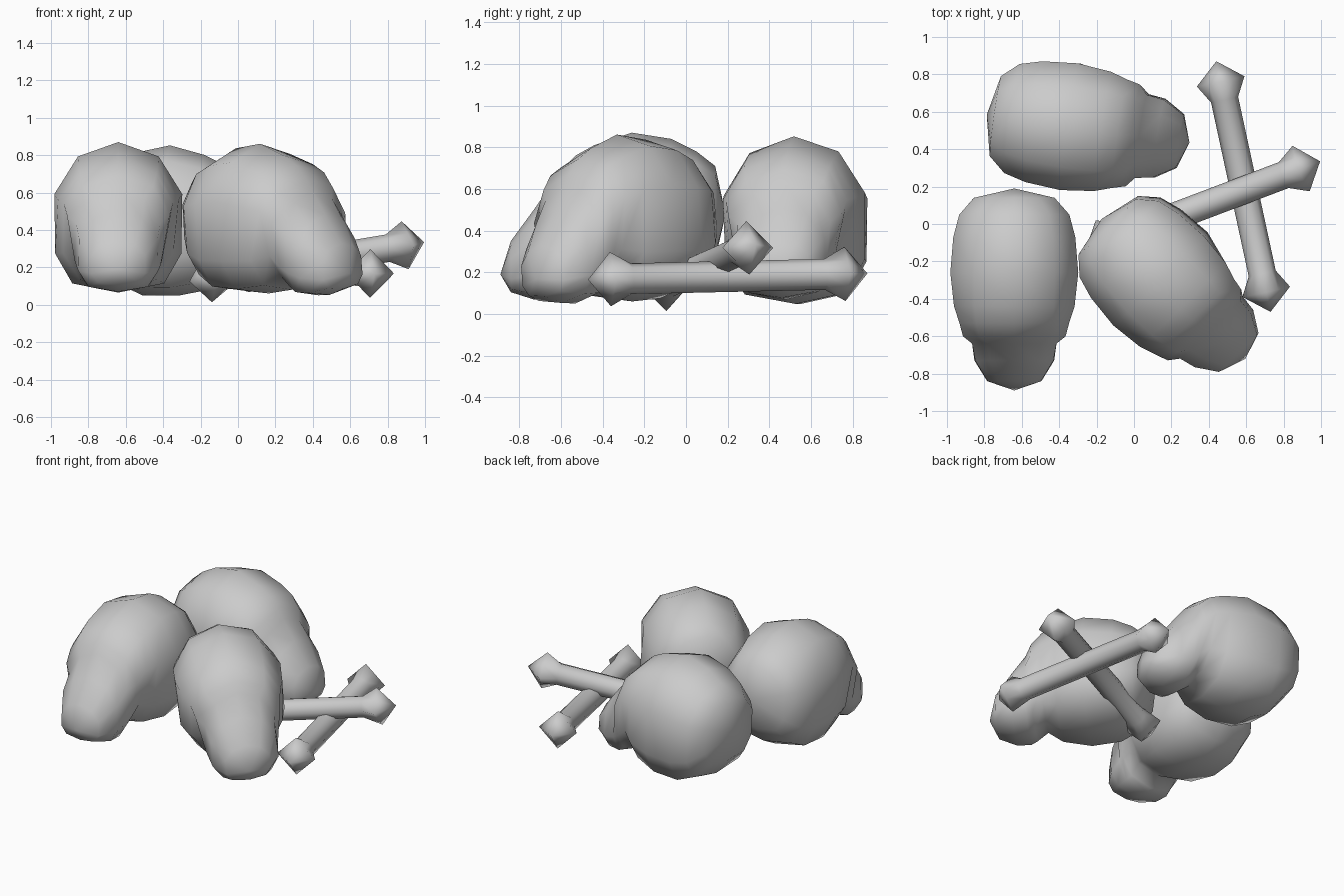
import bpy, bmesh, math
from mathutils import Vector

cube = bpy.data.objects.get("Cube")
if cube:
    bpy.data.objects.remove(cube, do_unlink=True)

bone_grey = bpy.data.materials.new("bone_grey")
bone_grey.use_nodes = True
GREY = (0.6, 0.6, 0.6, 1)
bone_grey.diffuse_color = GREY
bone_grey.node_tree.nodes["Principled BSDF"].inputs["Base Color"].default_value = GREY


def loft(name, rings, start, end):
    """Skin a list of rings, closed by a pole at each end."""
    bm = bmesh.new()
    loops = [[bm.verts.new(p) for p in ring] for ring in rings]
    first, last = bm.verts.new(start), bm.verts.new(end)
    n = len(loops[0])
    for i in range(n):
        j = (i + 1) % n
        bm.faces.new((first, loops[0][i], loops[0][j]))
        bm.faces.new((last, loops[-1][j], loops[-1][i]))
        for a, b in zip(loops, loops[1:]):
            bm.faces.new((a[i], b[i], b[j], a[j]))
    bmesh.ops.recalc_face_normals(bm, faces=bm.faces)
    mesh = bpy.data.meshes.new(name)
    bm.to_mesh(mesh)
    bm.free()
    mesh.materials.append(bone_grey)
    mesh.shade_smooth()
    obj = bpy.data.objects.new(name, mesh)
    bpy.context.collection.objects.link(obj)
    return obj


def skull_ring(y, low, high, wide_low, wide_high, sides=10):
    """Section with jaw width below, brow width above and a flattened underside."""
    ring = []
    for k in range(sides):
        a = math.tau * k / sides
        c, s = math.cos(a), math.sin(a)
        power = 1 if c > 0 else 0.62
        c = math.copysign(abs(c) ** power, c)
        s = math.copysign(abs(s) ** power, s)
        width = wide_low + (wide_high - wide_low) * (c + 1) / 2
        ring.append((width * s, y, (low + high) / 2 + (high - low) / 2 * c))
    return ring


# Skull sections from the back of the head to the muzzle, about the head centre
SECTIONS = [
    (0.34, -0.19, 0.26, 0.22, 0.23),
    (0.25, -0.31, 0.33, 0.29, 0.32),
    (0.13, -0.375, 0.39, 0.32, 0.355),
    (-0.06, -0.385, 0.42, 0.34, 0.37),
    (-0.24, -0.36, 0.36, 0.28, 0.37),
    (-0.33, -0.31, 0.31, 0.21, 0.36),
    (-0.40, -0.37, 0.24, 0.21, 0.33),
    (-0.44, -0.385, 0.18, 0.23, 0.24),
    (-0.53, -0.38, 0.05, 0.22, 0.22),
    (-0.64, -0.345, -0.10, 0.15, 0.15),
]


def skull(name, location, pitch, roll, yaw):
    obj = loft(name, [skull_ring(*s) for s in SECTIONS], (0, 0.39, 0.03), (0, -0.69, -0.26))
    obj.location = location
    obj.rotation_euler = [math.radians(a) for a in (pitch, roll, yaw)]


skull("right_skull", (-0.64, -0.20, 0.45), 0, 0, 0)
skull("left_skull", (0.10, -0.25, 0.445), 1.5, -6, 44)
skull("back_skull", (-0.40, 0.53, 0.43), -3, -1, 82)


def long_bone(name, start, end):
    """Round shaft with a square, pointed knob at each end."""
    start, end = Vector(start), Vector(end)
    axis = end - start
    length = axis.length
    profile = [(0.11, 0.13, 0.092), (0.21, 0.074, 0.074)]
    profile += [(length - d, r, s) for d, r, s in reversed(profile)]
    rings = []
    for z, corner, side in profile:
        ring = []
        for k in range(8):
            a = math.tau * k / 8
            r = side if k % 2 else corner
            ring.append((r * math.cos(a), r * math.sin(a), z))
        rings.append(ring)
    obj = loft(name, rings, (0, 0, 0), (0, 0, length))
    obj.location = start
    obj.rotation_euler = axis.to_track_quat("Z", "Y").to_euler()


long_bone("side_bone", (0.73, -0.47, 0.165), (0.44, 0.87, 0.195))
long_bone("tilted_bone", (-0.26, -0.14, 0.125), (0.995, 0.335, 0.335))
